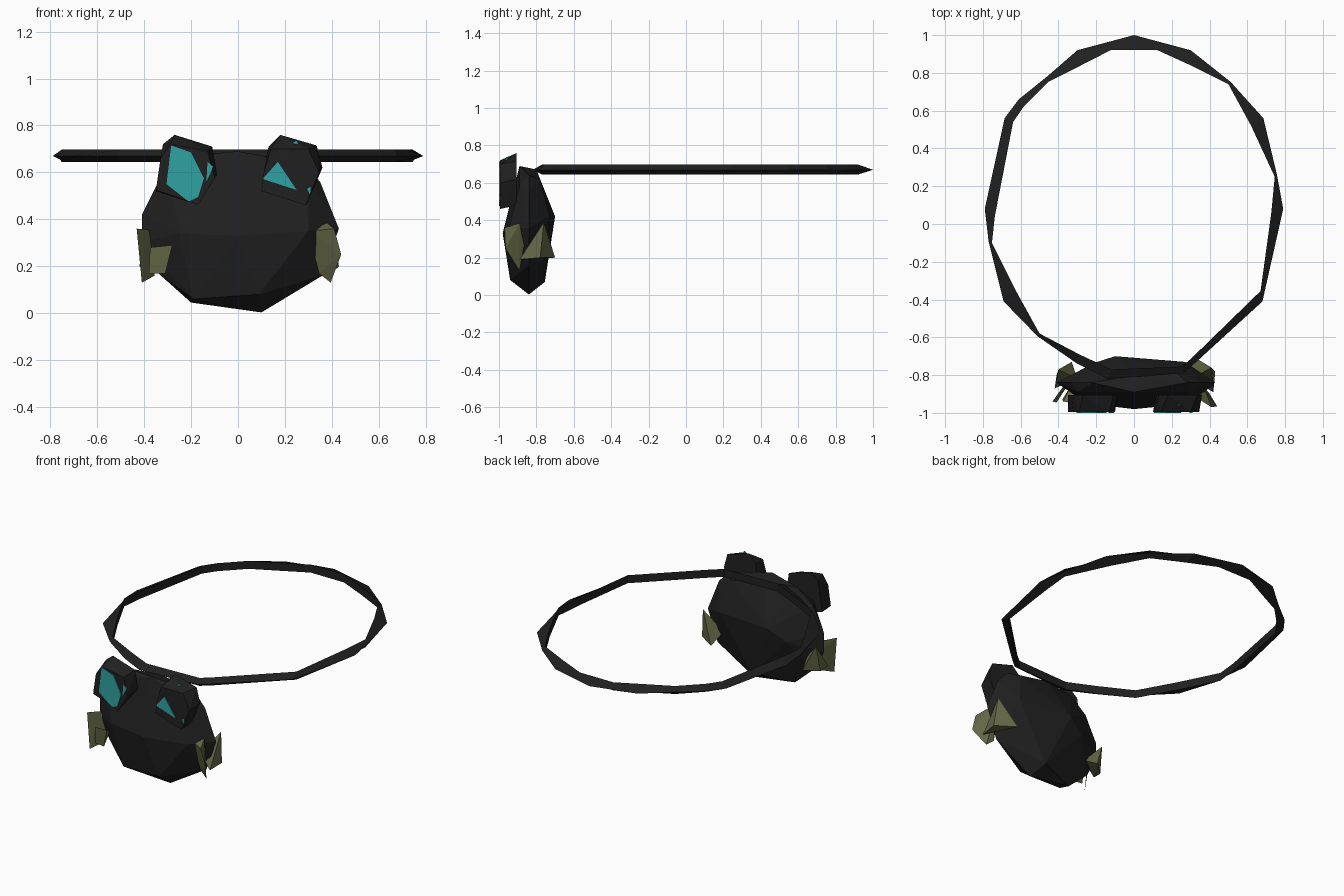
import bpy, bmesh
from mathutils import Vector


def material(name, rgb):
    m = bpy.data.materials.new(name)
    m.diffuse_color = (*rgb, 1)
    return m


BLACK = material("charcoal", (0.0145, 0.0145, 0.0145))
TEAL = material("teal", (0.03, 0.36, 0.36))
OLIVE = material("olive", (0.125, 0.133, 0.06))


def finish(bm, name, mat):
    bmesh.ops.recalc_face_normals(bm, faces=bm.faces[:])
    me = bpy.data.meshes.new(name)
    bm.to_mesh(me)
    bm.free()
    me.materials.append(mat)
    ob = bpy.data.objects.new(name, me)
    bpy.context.collection.objects.link(ob)
    return ob


def hull(name, pts, mat):
    """Faceted convex solid around a few points."""
    bm = bmesh.new()
    for p in pts:
        bm.verts.new(p)
    res = bmesh.ops.convex_hull(bm, input=bm.verts[:])
    junk = {g for g in res["geom_interior"] + res["geom_unused"]
            if isinstance(g, bmesh.types.BMVert)}
    bmesh.ops.delete(bm, geom=list(junk), context='VERTS')
    return finish(bm, name, mat)


def slab(outline, y0, y1):
    """Front outline (x, z) repeated at two depths."""
    return [(x, y, z) for y in (y0, y1) for x, z in outline]


# Neck band: triangular section following an outer and an inner outline
outer = [(0, 1), (-.15, .96), (-.3, .92), (-.455, .785), (-.61, .66), (-.685, .56),
         (-.79, .08), (-.77, -.09), (-.69, -.41), (-.51, -.595), (-.3, -.74),
         (-.14, -.82), (.26, -.79), (.33, -.73), (.68, -.41), (.79, .08),
         (.757, .26), (.685, .56), (.512, .752), (.3, .92), (.15, .96)]
inner = [(0, .922), (-.12, .922), (-.29, .835), (-.45, .755), (-.585, .62), (-.64, .54),
         (-.737, .04), (-.752, -.1), (-.63, -.345), (-.5, -.58), (-.29, -.69),
         (-.12, -.77), (.25, -.755), (.3, -.715), (.67, -.355), (.727, .06),
         (.745, .25), (.62, .52), (.5, .74), (.3, .84), (.12, .922)]
bm = bmesh.new()
rings = []
for o, i in zip(outer, inner):
    rings.append([bm.verts.new((*o, .67)), bm.verts.new((*i, .697)),
                  bm.verts.new((*i, .645))])
for k, a in enumerate(rings):
    b = rings[(k + 1) % len(rings)]
    for j in range(3):
        n = (j + 1) % 3
        bm.faces.new((a[j], a[n], b[n], b[j]))
finish(bm, "neck_band", BLACK)

# Pendant body: flattened faceted stone
rim = [(-.41, .42), (-.33, .58), (-.22, .67), (0, .68), (.28, .64), (.35, .56),
       (.43, .36), (.36, .16), (.1, .003), (-.2, .045), (-.34, .17), (-.41, .3)]
front = [(-.25, -.95, .34), (.09, -.94, .08), (.3, -.95, .35), (0, -.98, .33),
         (-.19, -.91, .06), (0, -.89, .69), (-.3, -.89, .58), (.3, -.89, .58)]
back = [(-.1, -.70, .42), (.27, -.73, .42), (-.21, -.735, .35), (.05, -.755, .07),
        (0, -.8, .67), (.22, -.78, .62)]
hull("body", [(x, -.84, z) for x, z in rim] + front + back, BLACK)

# Eye blocks: slightly tilted chunks, leaning up towards the back
left_front = [(-.29, .72), (-.33, .66), (-.35, .525), (-.17, .462), (-.10, .575), (-.13, .69)]
left_back = [(-.27, .76), (-.32, .72), (-.35, .52), (-.18, .48), (-.09, .59), (-.11, .71)]
right_front = [(.14, .70), (.11, .60), (.10, .52), (.29, .46), (.345, .60), (.30, .70)]
right_back = [(.18, .76), (.335, .715), (.36, .62), (.30, .48), (.12, .54), (.13, .71)]
for name, f, b in (("left_eye_block", left_front, left_back),
                   ("right_eye_block", right_front, right_back)):
    hull(name, [(x, -.995, z) for x, z in f] + [(x, -.905, z) for x, z in b], BLACK)

# Teal eye facets: thin plates on the blocks
plates = {
    "left_eye": [(-.285, .715), (-.2, .685), (-.145, .575), (-.17, .495), (-.21, .475), (-.305, .55)],
    "left_eye_fleck": [(-.13, .645), (-.135, .56), (-.105, .625)],
    "right_eye": [(.17, .645), (.25, .525), (.105, .572)],
    "right_eye_fleck": [(.295, .53), (.308, .505), (.31, .54)],
}
for name, outline in plates.items():
    hull(name, slab(outline, -1.0, -.992), TEAL)
hull("right_eye_top_fleck", slab([(.23, .725), (.25, .738), (.262, .715)], -.962, -.955), TEAL)

# Olive side fins: a thin flake in front and a pointed wedge behind
hull("right_flake", [(.41, -.97, .36), (.38, -.89, .385), (.44, -.965, .25), (.395, -.89, .13),
                     (.345, -.88, .17), (.36, -.86, .30), (.30, -.90, .35)], OLIVE)
hull("right_wedge", [(.41, -.76, .39), (.31, -.70, .2), (.42, -.89, .19), (.43, -.78, .2),
                     (.3, -.82, .25)], OLIVE)
hull("left_flake", [(-.432, -.94, .36), (-.38, -.87, .355), (-.41, -.945, .13),
                    (-.355, -.86, .16), (-.36, -.84, .28)], OLIVE)
hull("left_nub", [(-.375, -.94, .28), (-.28, -.955, .29), (-.31, -.94, .17),
                  (-.38, -.93, .17), (-.33, -.85, .23)], OLIVE)
hull("left_wedge", [(-.40, -.77, .36), (-.33, -.73, .2), (-.42, -.87, .2), (-.41, -.80, .19),
                    (-.3, -.82, .25)], OLIVE)
